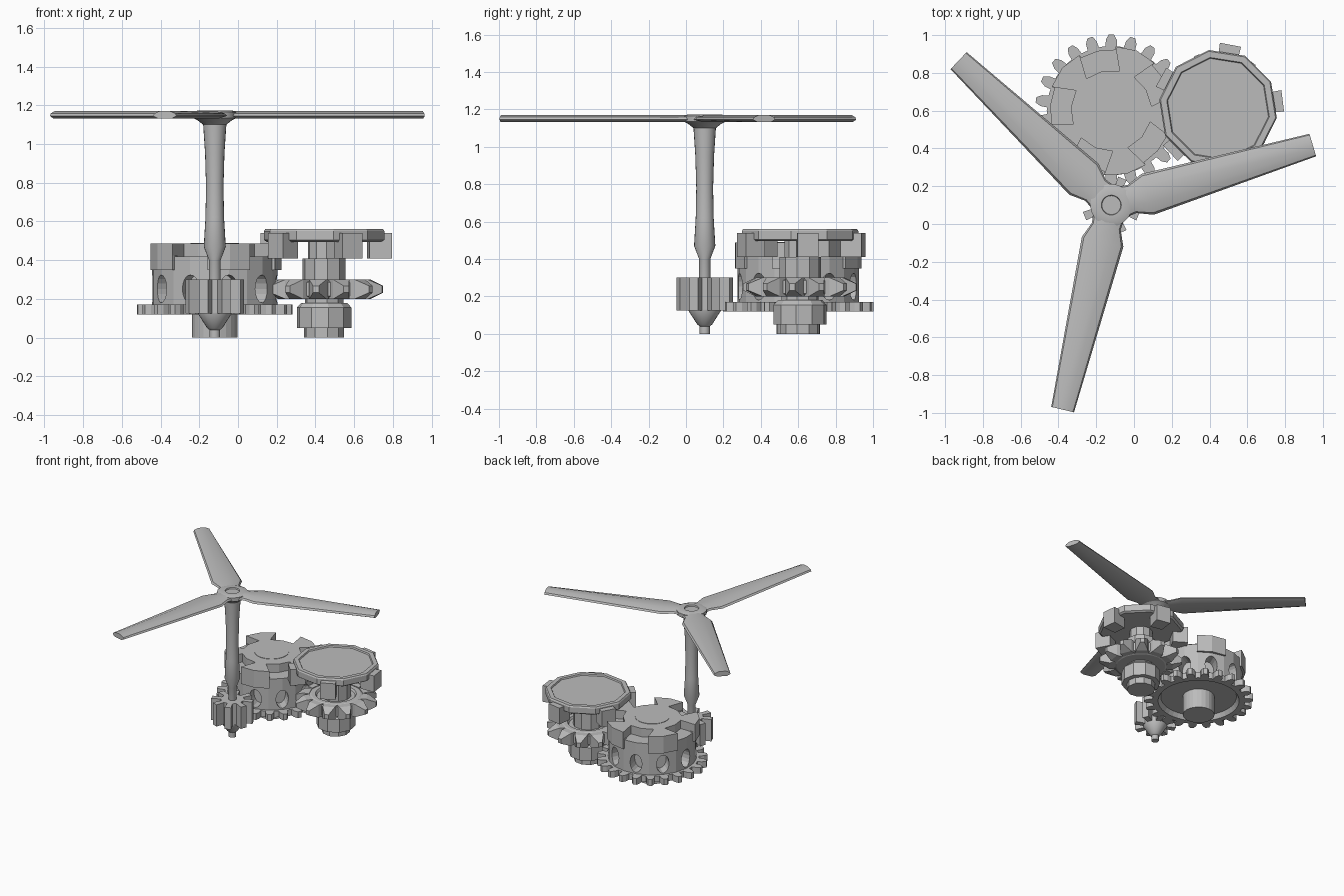
import bpy, bmesh, math
from mathutils import Matrix

if "Cube" in bpy.data.objects:
    bpy.data.objects.remove(bpy.data.objects["Cube"])

grey = bpy.data.materials.new("plain grey")
grey.diffuse_color = (0.5, 0.5, 0.5, 1)
grey.use_nodes = True
grey.node_tree.nodes["Principled BSDF"].inputs["Base Color"].default_value = grey.diffuse_color


def pol(r, deg):
    a = math.radians(deg)
    return (r * math.cos(a), r * math.sin(a))


def loft(bm, rings, turn=0):
    """Skin equal-sized rings and cap both ends; turn rotates about z."""
    m = Matrix.Rotation(math.radians(turn), 4, 'Z')
    vs = []
    for ring in rings:
        row = []
        for p in ring:
            v = bm.verts.new(p)
            v.co = m @ v.co
            row.append(v)
        vs.append(row)
    n = len(rings[0])
    for a, b in zip(vs, vs[1:]):
        for i in range(n):
            j = (i + 1) % n
            bm.faces.new((a[i], a[j], b[j], b[i]))
    bm.faces.new(vs[0][::-1])
    bm.faces.new(vs[-1])


def lathe(bm, profile, n, off=0):
    loft(bm, [[(*pol(r, off + 360 * i / n), z) for i in range(n)] for r, z in profile])


def prism(bm, outline, z0, z1, turn=0):
    loft(bm, [[(x, y, z) for x, y in outline] for z in (z0, z1)], turn)


def make(name, bm, at, smooth=False):
    bmesh.ops.recalc_face_normals(bm, faces=bm.faces)
    me = bpy.data.meshes.new(name)
    bm.to_mesh(me)
    bm.free()
    me.materials.append(grey)
    ob = bpy.data.objects.new(name, me)
    ob.location = (at[0], at[1], 0)
    bpy.context.collection.objects.link(ob)
    bpy.ops.object.select_all(action='DESELECT')
    ob.select_set(True)
    bpy.context.view_layer.objects.active = ob
    if smooth:
        bpy.ops.object.shade_smooth_by_angle(angle=math.radians(35))
    return ob


ROTOR, DRUM, CAP = (-0.12, 0.10), (-0.12, 0.60), (0.445, 0.61)

# rotor shaft with flared hub and dimple on top
bm = bmesh.new()
lathe(bm, [(.027, 0), (.027, .04), (.04, .05), (.088, .125), (.088, .13), (.03, .135), (.03, .40),
           (.057, .47), (.048, .62), (.045, .78), (.05, .95), (.06, 1.10), (.085, 1.12),
           (.112, 1.135), (.112, 1.165), (.09, 1.173), (.053, 1.173), (.05, 1.163)], 20)
make("rotor_shaft", bm, ROTOR, True)

# three tapered blades
bm = bmesh.new()
for k in range(3):
    rings = []
    for r, w in ((.056, .085), (.115, .078), (.2, .113), (1.113, .062)):
        rings.append([(r, -w, 1.145), (r, -.6 * w, 1.132), (r, .6 * w, 1.132), (r, w, 1.145),
                      (r, w * .9, 1.158), (r, .4 * w, 1.171), (r, -.4 * w, 1.171), (r, -w * .9, 1.158)])
    loft(bm, rings, 16.6 + 120 * k)
make("rotor_blades", bm, ROTOR, True)

# small pinion on the rotor shaft
bm = bmesh.new()
out = []
for k in range(8):
    c = 22.5 + 45 * k
    out += [pol(.085, c - 13), pol(.155, c - 9), pol(.155, c + 9), pol(.085, c + 13)]
prism(bm, out, .125, .30)
make("rotor_pinion", bm, ROTOR)

# large toothed wheel, recessed underneath, with its foot post
bm = bmesh.new()
lathe(bm, [(.05, .155), (.28, .155), (.30, .12), (.342, .12), (.342, .17), (.1, .17)], 44)
for k in range(22):
    prism(bm, [(.32, -.032), (.375, -.029), (.403, -.014), (.403, .014), (.375, .029), (.32, .032)],
          .12, .17, 90 + k * 360 / 22)
make("large_gear", bm, DRUM)
bm = bmesh.new()
lathe(bm, [(.117, 0), (.117, .16)], 24)
make("large_gear_post", bm, DRUM)

# drum with oval windows
bm = bmesh.new()
lathe(bm, [(.325, .165), (.325, .42)], 20, 13)
drum = make("window_drum", bm, DRUM)
bm = bmesh.new()
for k in range(10):
    rings = [[(r, .047 * math.cos(t * math.pi / 8), .252 + .072 * math.sin(t * math.pi / 8))
              for t in range(16)] for r in (.23, .40)]
    loft(bm, rings, 31 + 36 * k)
cutter = make("window_cutter", bm, DRUM)
cutter.hide_render = True
mod = drum.modifiers.new("windows", 'BOOLEAN')
mod.operation, mod.solver, mod.object = 'DIFFERENCE', 'EXACT', cutter
bpy.context.view_layer.objects.active = drum
bpy.ops.object.modifier_apply(modifier=mod.name)
bpy.data.objects.remove(cutter)

# notched crown plate with five hanging tabs
bm = bmesh.new()
out = []
for k in range(5):
    c = 67 + 72 * k
    out += [pol(.215, c - 11.3), pol(.34, c - 19.3), pol(.345, c), pol(.34, c + 19.3),
            pol(.215, c + 11.3), pol(.215, c + 36)]
    tab = [pol(.30, -19.3), pol(.34, -19.3), pol(.345, 0), pol(.34, 19.3), pol(.30, 19.3)]
    prism(bm, tab, .35, .425, c)
prism(bm, out, .415, .487)
make("drum_crown", bm, DRUM)
bm = bmesh.new()
lathe(bm, [(.125, .48), (.125, .49)], 32)
make("crown_disc", bm, DRUM)

# second axle: foot, nut, neck and upper post
bm = bmesh.new()
lathe(bm, [(.105, 0), (.105, .05), (.143, .05), (.143, .155), (.12, .18), (.10, .18), (.10, .21)], 10, 27)
lathe(bm, [(.112, .28), (.112, .41), (.085, .41), (.085, .51)], 10, 27)
make("second_axle", bm, CAP)

# spiked gear
bm = bmesh.new()
lathe(bm, [(.18, .20), (.215, .215), (.215, .285), (.18, .30), (.15, .30), (.14, .285)], 24)
for k in range(12):
    rings = [[(r, -w, .25 - h), (r, w, .25 - h), (r, w, .25 + h), (r, -w, .25 + h)]
             for r, w, h in ((.19, .05, .05), (.235, .045, .05), (.305, .015, .018))]
    loft(bm, rings, 22 + 30 * k)
make("spiked_gear", bm, CAP)

# ten-sided cap with rim and recessed top
bm = bmesh.new()
lathe(bm, [(.30, .495), (.315, .505), (.315, .55), (.308, .56), (.275, .56), (.27, .55)], 10, 27)
make("ten_sided_cap", bm, CAP)

# five tabs under the cap
bm = bmesh.new()
for k in range(5):
    prism(bm, [(.23, -.05), (.345, -.057), (.345, .057), (.23, .05)], .41, .54, 7 + 72 * k)
make("cap_tabs", bm, CAP)
